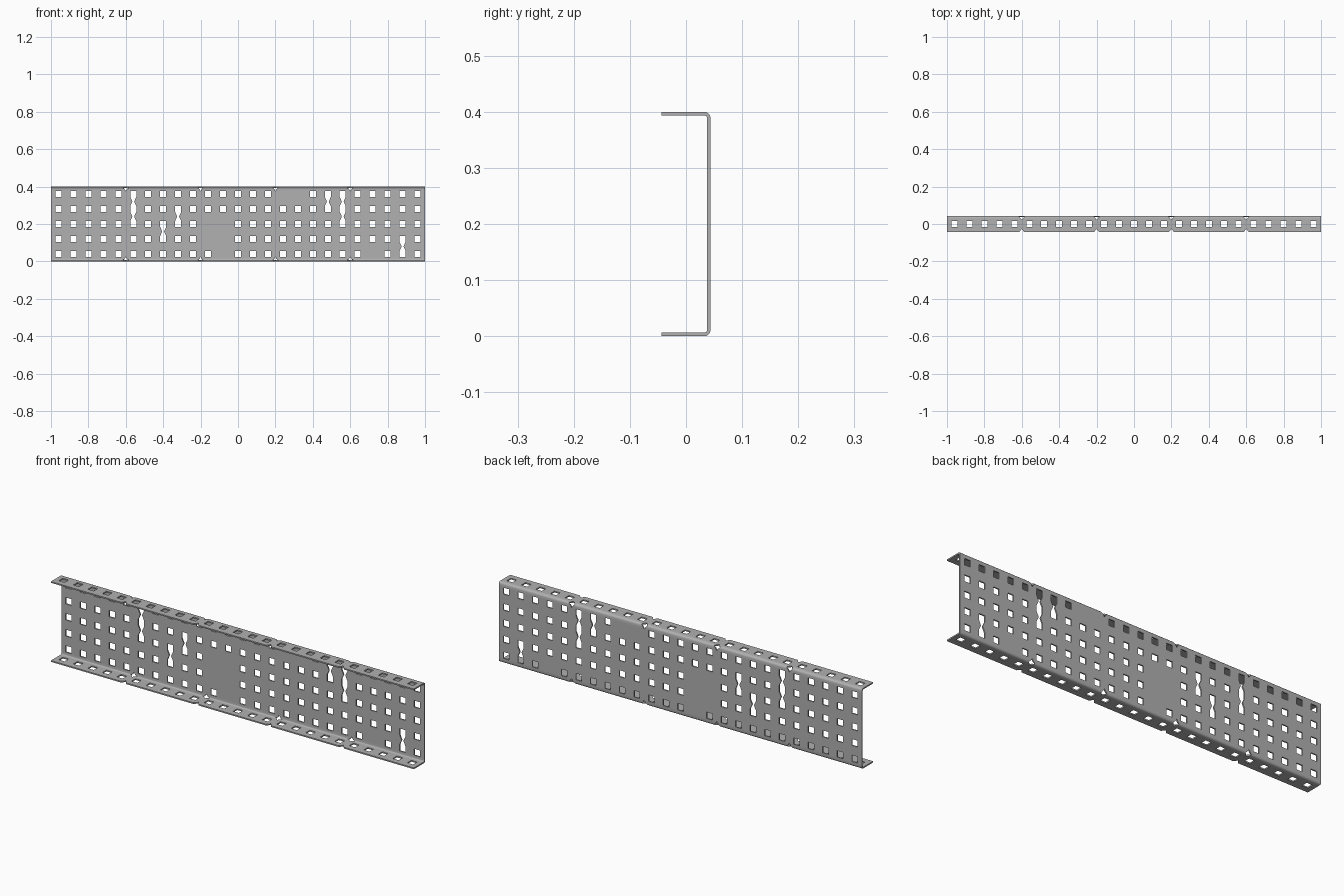
import bpy
import bmesh
from math import sin, cos, pi

if "Cube" in bpy.data.objects:
    bpy.data.objects.remove(bpy.data.objects["Cube"], do_unlink=True)

PITCH = 0.08
HOLE = 0.016        # half width of a square hole
DEPTH = 0.044       # half depth of the channel
HEIGHT = 0.4
BEND = 0.011
GAUGE = 0.0065
NOTCHES = (-0.6, -0.2, 0.2, 0.6)

# Closed holes and pairs of holes torn together, as (column, row)
closed = {(10, 1), (11, 1), (10, 2), (11, 2), (11, 0),
          (15, 4), (16, 4), (21, 0)}
joined = {(5, 3), (5, 2), (7, 1), (8, 2), (18, 3), (19, 3), (19, 2), (23, 0)}


def lower_half():
    """Lower flange and bend: (y, z, notch half width, kind of strip above)."""
    pts = [(-DEPTH, 0, 0.014, "solid"), (-0.026, 0, 0, "solid"),
           (-HOLE, 0, 0, "flange"), (HOLE, 0, 0, "solid"),
           (0.023, 0, 0, "solid")]
    for k in range(4):
        a = k * pi / 6
        w = 0.008 if k in (0, 3) else 0.015
        pts.append((DEPTH - BEND + BEND * sin(a), BEND - BEND * cos(a), w, "solid"))
    return pts


# Cross-section from the lower lip, up the web, to the upper lip
low = lower_half()
profile = list(low)
for row in range(5):
    z = PITCH * (row + 0.5)
    profile.append((DEPTH, z - HOLE, 0, ("web", row)))
    if row < 4:
        profile.append((DEPTH, z + HOLE, 0, ("gap", row)))
        profile.append((DEPTH, z + PITCH / 2, 0, ("gap", row)))
    else:
        profile.append((DEPTH, z + HOLE, 0, "solid"))
kinds = [p[3] for p in low]
for n, (y, z, w, kind) in enumerate(reversed(low)):
    index = len(low) - 2 - n
    profile.append((y, HEIGHT - z, w, kinds[index] if index >= 0 else "solid"))

# Lengthwise stations: (x, side, kind of column to the right)
stations = [(-1, 0, "solid")]
for col in range(25):
    x = -1 + PITCH * (col + 0.5)
    stations += [(x - HOLE, 0, col), (x + HOLE, 0, "solid")]
for x in NOTCHES:
    stations += [(x, -1, "notch"), (x, 1, "solid")]
stations.append((1, 0, "end"))
stations.sort(key=lambda s: (round(s[0], 4), s[1]))


def is_open(col, kind):
    if col == "notch":
        return True
    if col == "solid" or kind == "solid":
        return False
    if kind == "flange":
        return True
    name, row = kind
    return (col, row) not in closed if name == "web" else (col, row) in joined


# Sheet with the openings left out
bm = bmesh.new()
grid = []
for i, (x, side, col) in enumerate(stations):
    line = []
    for j, (y, z, w, kind) in enumerate(profile):
        px = x + side * w
        # Pinch the middle of torn pairs into a narrow waist
        if isinstance(kind, tuple) and kind[0] == "gap" and profile[j - 1][3] == kind:
            if (col, kind[1]) in joined:
                px += HOLE * 0.7
            elif i and (stations[i - 1][2], kind[1]) in joined:
                px -= HOLE * 0.7
        line.append(bm.verts.new((px, y, z)))
    grid.append(line)
for i in range(len(stations) - 1):
    for j in range(len(profile) - 1):
        if not is_open(stations[i][2], profile[j][3]):
            bm.faces.new((grid[i][j], grid[i][j + 1],
                          grid[i + 1][j + 1], grid[i + 1][j]))
bmesh.ops.remove_doubles(bm, verts=bm.verts[:], dist=0.0002)
bmesh.ops.delete(bm, geom=[v for v in bm.verts if not v.link_faces], context="VERTS")

mesh = bpy.data.meshes.new("perforated_channel")
bm.to_mesh(mesh)
bm.free()
channel = bpy.data.objects.new("perforated_channel", mesh)
bpy.context.collection.objects.link(channel)

# Bare metal
metal = bpy.data.materials.new("grey_metal")
metal.use_nodes = True
grey = (0.44, 0.44, 0.44, 1)
metal.diffuse_color = grey
metal.node_tree.nodes["Principled BSDF"].inputs["Base Color"].default_value = grey
mesh.materials.append(metal)

# Sheet thickness, inwards from the outer surface
solid = channel.modifiers.new("thickness", "SOLIDIFY")
solid.thickness = GAUGE
solid.offset = -1
bpy.ops.object.select_all(action="DESELECT")
bpy.context.view_layer.objects.active = channel
channel.select_set(True)
bpy.ops.object.modifier_apply(modifier=solid.name)
bpy.ops.object.shade_smooth_by_angle(angle=0.62)
